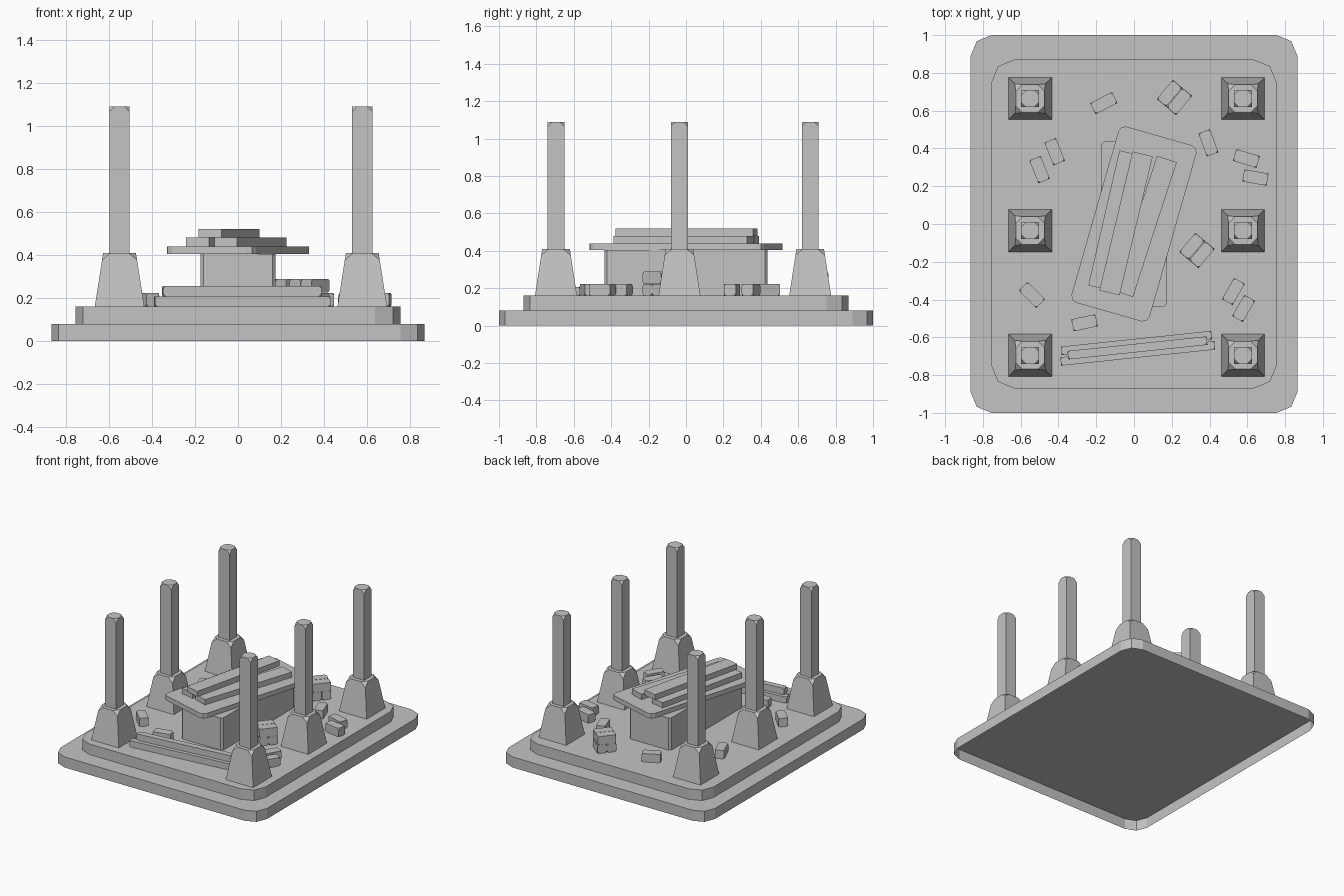
import bpy, bmesh, math
from mathutils import Matrix

cube = bpy.data.objects.get("Cube")
if cube:
    bpy.data.objects.remove(cube, do_unlink=True)

stone = bpy.data.materials.new("stone_grey")
stone.use_nodes = True
GREY = (0.55, 0.55, 0.55, 1)
stone.diffuse_color = GREY
stone.node_tree.nodes["Principled BSDF"].inputs["Base Color"].default_value = GREY


def block(name, size, at, angle=0, round_plan=0, segments=1,
          clip=0, clip_top_only=True, taper=1, open_bottom=False):
    """Box standing on at.z, with optional rounded plan, taper and clipped corners."""
    bm = bmesh.new()
    bmesh.ops.create_cube(bm, size=1)
    for v in bm.verts:
        v.co.z += 0.5
        if v.co.z > 0.5:
            v.co.x *= taper
            v.co.y *= taper
    bmesh.ops.scale(bm, vec=size, verts=bm.verts)
    if round_plan:
        upright = [e for e in bm.edges
                   if abs(e.verts[0].co.z - e.verts[1].co.z) > size[2] / 2]
        bmesh.ops.bevel(bm, geom=upright, offset=round_plan, segments=segments,
                        profile=0.5, affect='EDGES')
    if clip:
        corners = [v for v in bm.verts if v.co.z > 0.001 or not clip_top_only]
        bmesh.ops.bevel(bm, geom=corners, offset=clip, segments=1,
                        profile=0.5, affect='VERTICES')
    if open_bottom:
        bm.normal_update()
        under = [f for f in bm.faces if f.normal.z < -0.9]
        bmesh.ops.delete(bm, geom=under, context='FACES')
    bm.transform(Matrix.Translation(at) @ Matrix.Rotation(math.radians(angle), 4, 'Z'))
    mesh = bpy.data.meshes.new(name)
    bm.to_mesh(mesh)
    bm.free()
    mesh.materials.append(stone)
    obj = bpy.data.objects.new(name, mesh)
    bpy.context.collection.objects.link(obj)
    return obj


# Stepped platform, hollow underneath
STEP = 0.08
FLOOR = 2 * STEP
block("lower_step", (1.73, 2, STEP), (0, 0, 0), round_plan=0.11, segments=2, open_bottom=True)
block("upper_step", (1.51, 1.74, STEP), (0, 0, STEP), round_plan=0.12, segments=2, open_bottom=True)

# Six pillars on tapered pedestals
for x in (-0.55, 0.577):
    for y in (-0.695, -0.035, 0.664):
        block("pedestal", (0.23, 0.224, 0.25), (x, y, FLOOR), taper=0.66, clip=0.035)
        block("pillar", (0.094, 0.09, 0.68), (x, y, 0.41), clip=0.025)

# Stone chest with a skewed lid
block("chest", (0.35, 0.873, 0.245), (0, 0, FLOOR), round_plan=0.015)
block("chest_lid", (0.43, 0.97, 0.036), (0, 0, 0.404), angle=-16, round_plan=0.035, segments=2)

# Loose planks on the lid
for x, y, z, length, angle in ((-0.106, 0.02, 0.44, 0.733, -13),
                               (0.058, -0.013, 0.44, 0.75, -18),
                               (-0.042, 0.003, 0.48, 0.756, -13.4)):
    block("lid_plank", (0.11, length, 0.04), (x, y, z), angle)

# Pile of beams at the front
for x, y, z, length in ((0.013, -0.63, FLOOR, 0.8),
                        (0.02, -0.685, FLOOR, 0.82),
                        (0.018, -0.656, 0.208, 0.74)):
    block("beam", (length, 0.045, 0.048), (x, y, z), 6, clip=0.012, clip_top_only=False)


# Scattered bricks
def brick(x, y, angle, z=FLOOR):
    block("brick", (0.13, 0.065, 0.064), (x, y, z), angle, clip=0.012, clip_top_only=False)


for x, y, angle in ((-0.16, 0.64, 27), (-0.42, 0.383, -68), (-0.5, 0.288, -68),
                    (-0.54, -0.375, -45), (-0.262, -0.523, 12), (0.394, 0.43, -70),
                    (0.595, 0.347, -17), (0.643, 0.246, -10),
                    (0.526, -0.357, 60), (0.58, -0.447, 60)):
    brick(x, y, angle)

# Two crossed brick stacks
for cx, cy in ((0.214, 0.67), (0.333, -0.14)):
    for level, angle in enumerate((-40, 50)):
        a = math.radians(angle)
        for side in (-0.034, 0.034):
            brick(cx - side * math.sin(a), cy + side * math.cos(a), angle,
                  FLOOR + level * 0.065)
